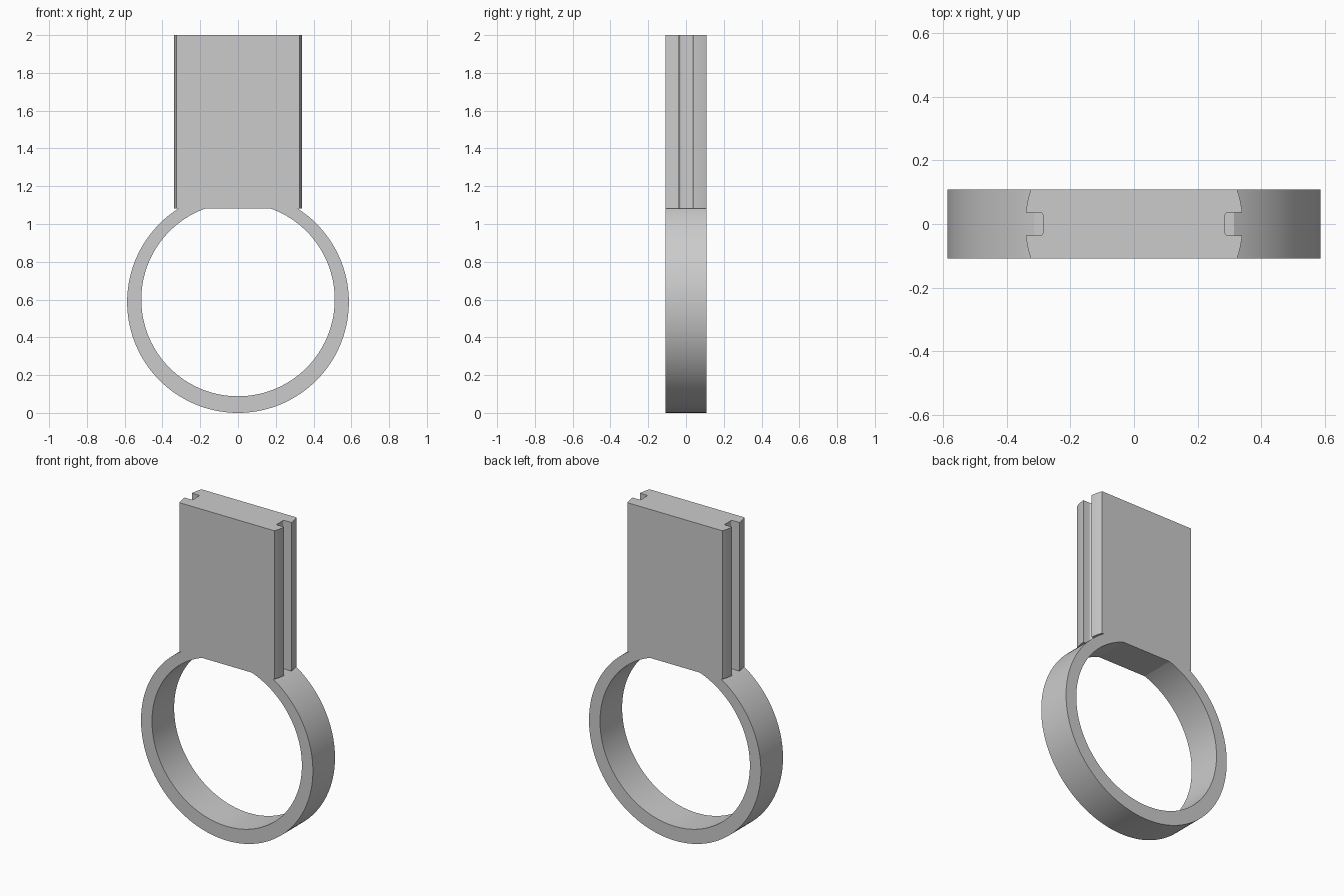
import bpy, bmesh, math
from mathutils import Vector

if "Cube" in bpy.data.objects:
    bpy.data.objects.remove(bpy.data.objects["Cube"], do_unlink=True)

HALF_DEPTH = 0.108
SEAM_Z = 1.083
TOP_Z = 2.0

grey = bpy.data.materials.new("light grey")
grey.use_nodes = True
colour = (0.6, 0.6, 0.6, 1)
grey.diffuse_color = colour
grey.node_tree.nodes["Principled BSDF"].inputs["Base Color"].default_value = colour


def arc(cx, cy, radius, start, end, steps):
    """Points along a circular arc."""
    angles = [start + (end - start) * i / steps for i in range(steps + 1)]
    return [(cx + radius * math.cos(a), cy + radius * math.sin(a)) for a in angles]


def extrude(name, points, direction):
    """Solid made by sweeping a closed outline along a direction."""
    bm = bmesh.new()
    face = bm.faces.new([bm.verts.new(p) for p in points])
    swept = bmesh.ops.extrude_face_region(bm, geom=[face], use_keep_orig=True)
    moved = [v for v in swept["geom"] if isinstance(v, bmesh.types.BMVert)]
    bmesh.ops.translate(bm, verts=moved, vec=Vector(direction))
    bmesh.ops.recalc_face_normals(bm, faces=bm.faces)
    mesh = bpy.data.meshes.new(name)
    bm.to_mesh(mesh)
    bm.free()
    mesh.materials.append(grey)
    obj = bpy.data.objects.new(name, mesh)
    bpy.context.collection.objects.link(obj)
    bpy.ops.object.select_all(action="DESELECT")
    obj.select_set(True)
    bpy.context.view_layer.objects.active = obj
    bpy.ops.object.shade_smooth_by_angle(angle=math.radians(25))
    return obj


def open_arc(cz, radius):
    """Arc running under the ring from one end of the flat cut to the other."""
    a = math.asin((SEAM_Z - cz) / radius)
    return arc(0, cz, radius, a, -math.pi - a, 120)


# Ring, cut flat where the plate sits on it
outer = open_arc(0.587, 0.587)
inner = open_arc(0.6, 0.512)
outline = outer + inner[::-1]
extrude("ring", [(x, -HALF_DEPTH, z) for x, z in outline], (0, 2 * HALF_DEPTH, 0))

# Plate with curved edges and a rounded groove down each side
EDGE_R, SLOT_Y, SLOT_X, FILLET = 0.342, 0.036, 0.286, 0.01
low, high = math.asin(SLOT_Y / EDGE_R), math.asin(HALF_DEPTH / EDGE_R)
side = arc(0, 0, EDGE_R, -high, -low, 6)
side += arc(SLOT_X + FILLET, -SLOT_Y + FILLET, FILLET, -math.pi / 2, -math.pi, 5)
side += [(x, -y) for x, y in reversed(side)]
outline = side + [(-x, -y) for x, y in side]
extrude("plate", [(x, y, SEAM_Z) for x, y in outline], (0, 0, TOP_Z - SEAM_Z))
